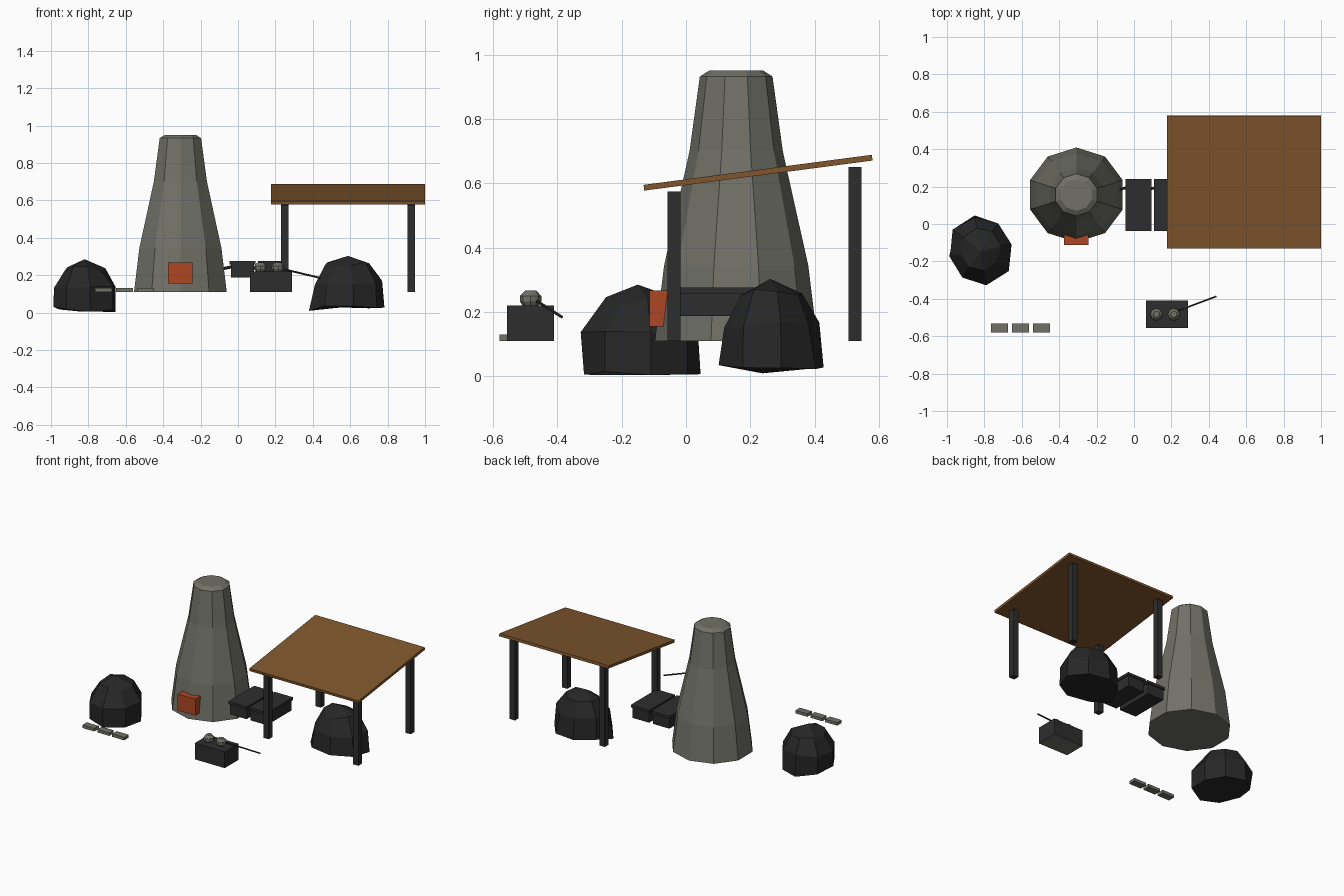
import bpy, bmesh, math, random
from mathutils import Vector

if "Cube" in bpy.data.objects:
    bpy.data.objects.remove(bpy.data.objects["Cube"])

random.seed(4)


def material(name, rgb):
    m = bpy.data.materials.new(name)
    m.diffuse_color = (*rgb, 1)
    m.use_nodes = True
    m.node_tree.nodes["Principled BSDF"].inputs["Base Color"].default_value = m.diffuse_color
    return m


STONE = material("grey stone", (0.165, 0.165, 0.14))
IRON = material("dark iron", (0.027, 0.027, 0.028))
COAL = material("charcoal", (0.020, 0.020, 0.021))
WOOD = material("brown wood", (0.215, 0.094, 0.027))
EMBER = material("glowing orange", (0.42, 0.062, 0.018))


def finish(bm, name, *mats):
    bmesh.ops.recalc_face_normals(bm, faces=bm.faces[:])
    me = bpy.data.meshes.new(name)
    bm.to_mesh(me)
    bm.free()
    for m in mats:
        me.materials.append(m)
    ob = bpy.data.objects.new(name, me)
    bpy.context.collection.objects.link(ob)
    return ob


def box(name, x, y, z, mat):
    """Box given by its (min, max) range on each axis, origin at its middle."""
    bm = bmesh.new()
    bmesh.ops.create_cube(bm, size=1)
    for v in bm.verts:
        v.co = [c * (r[1] - r[0]) for c, r in zip(v.co, (x, y, z))]
    ob = finish(bm, name, mat)
    ob.location = [(r[0] + r[1]) / 2 for r in (x, y, z)]
    return ob


def rod(name, a, b, r, mat):
    a, b = Vector(a), Vector(b)
    bm = bmesh.new()
    bmesh.ops.create_cone(bm, cap_ends=True, segments=6, radius1=r, radius2=r, depth=(b - a).length)
    ob = finish(bm, name, mat)
    ob.location = (a + b) / 2
    ob.rotation_euler = (b - a).to_track_quat('Z', 'Y').to_euler()
    return ob


def stacked(name, center, rings, sides, mat, sx=1, sy=1, phase=-90, jitter=0, apex=None):
    """Faceted solid from rings of (z, radius); apex closes the top in a point."""
    bm = bmesh.new()
    loops = []
    for z, r in rings:
        loop = []
        for i in range(sides):
            a = math.radians(phase) + math.tau * i / sides
            k = r * (1 + random.uniform(-jitter, jitter))
            loop.append(bm.verts.new((center[0] + sx * k * math.cos(a),
                                      center[1] + sy * k * math.sin(a),
                                      z + random.uniform(-jitter, jitter) * 0.25)))
        loops.append(loop)
    for lo, hi in zip(loops, loops[1:]):
        for i in range(sides):
            j = (i + 1) % sides
            bm.faces.new((lo[i], lo[j], hi[j], hi[i]))
    bm.faces.new(loops[0][::-1])
    if apex:
        tip = bm.verts.new(apex)
        for i in range(sides):
            bm.faces.new((loops[-1][i], loops[-1][(i + 1) % sides], tip))
    else:
        bm.faces.new(loops[-1])
    return finish(bm, name, mat)


# Smelting furnace with its glowing mouth
stacked("furnace", (-0.308, 0.156),
        [(0.11, 0.253), (0.345, 0.224), (0.70, 0.145), (0.932, 0.113), (0.95, 0.085)],
        10, STONE, sx=1.03)
box("furnace_mouth", (-0.375, -0.242), (-0.113, -0.03), (0.155, 0.267), EMBER)

# Lean-to shelter: sloped roof on four posts
roof = box("shelter_roof", (0.177, 1.0), (-0.134, 0.582), (0.624, 0.642), WOOD)
roof.rotation_euler.x = math.radians(7.5)
for side, x in (("left", 0.25), ("right", 0.925)):
    for end, y, top in (("front", -0.037, 0.575), ("back", 0.525, 0.65)):
        box(f"{end}_{side}_post", (x - 0.02, x + 0.02), (y - 0.02, y + 0.02), (0.11, top), IRON)

# Pair of bellows with lids and nozzles
for i, x in enumerate((0.024, 0.177)):
    box(f"bellows_body_{i + 1}", (x - 0.062, x + 0.062), (-0.03, 0.233), (0.187, 0.258), IRON)
    box(f"bellows_lid_{i + 1}", (x - 0.07, x + 0.07), (-0.037, 0.24), (0.258, 0.276), IRON)
    rod(f"bellows_nozzle_{i + 1}", (x - 0.13, 0.175, 0.23), (x - 0.03, 0.205, 0.25), 0.008, IRON)

# Charcoal heaps
stacked("left_heap", (-0.821, -0.14), [(0.017, 0.97), (0.14, 0.97), (0.235, 0.60)], 8, COAL,
        sx=0.180, sy=0.190, phase=-80, jitter=0.06, apex=(-0.82, -0.15, 0.285))
stacked("right_heap", (0.583, 0.267), [(0.022, 0.99), (0.165, 0.91), (0.262, 0.58)], 8, COAL,
        sx=0.198, sy=0.162, phase=-80, jitter=0.06, apex=(0.588, 0.262, 0.303))

# Working block with a stone underside, two ore lumps and a poker
block = box("work_block", (0.065, 0.29), (-0.557, -0.41), (0.11, 0.22), IRON)
block.data.materials.append(STONE)
for f in block.data.polygons:
    f.material_index = 1 if f.normal.z < -0.5 else 0
for i, x in enumerate((0.12, 0.213)):
    stacked(f"ore_lump_{i + 1}", (x, -0.483),
            [(0.218, 0.024), (0.232, 0.033), (0.25, 0.033), (0.267, 0.017)], 8, STONE)
rod("poker", (0.24, -0.462, 0.233), (0.44, -0.387, 0.185), 0.005, IRON)

# Row of three ingots
for i in range(3):
    x = -0.72 + 0.1125 * i
    box(f"ingot_{i + 1}", (x - 0.045, x + 0.045), (-0.58, -0.532), (0.11, 0.13), STONE)
